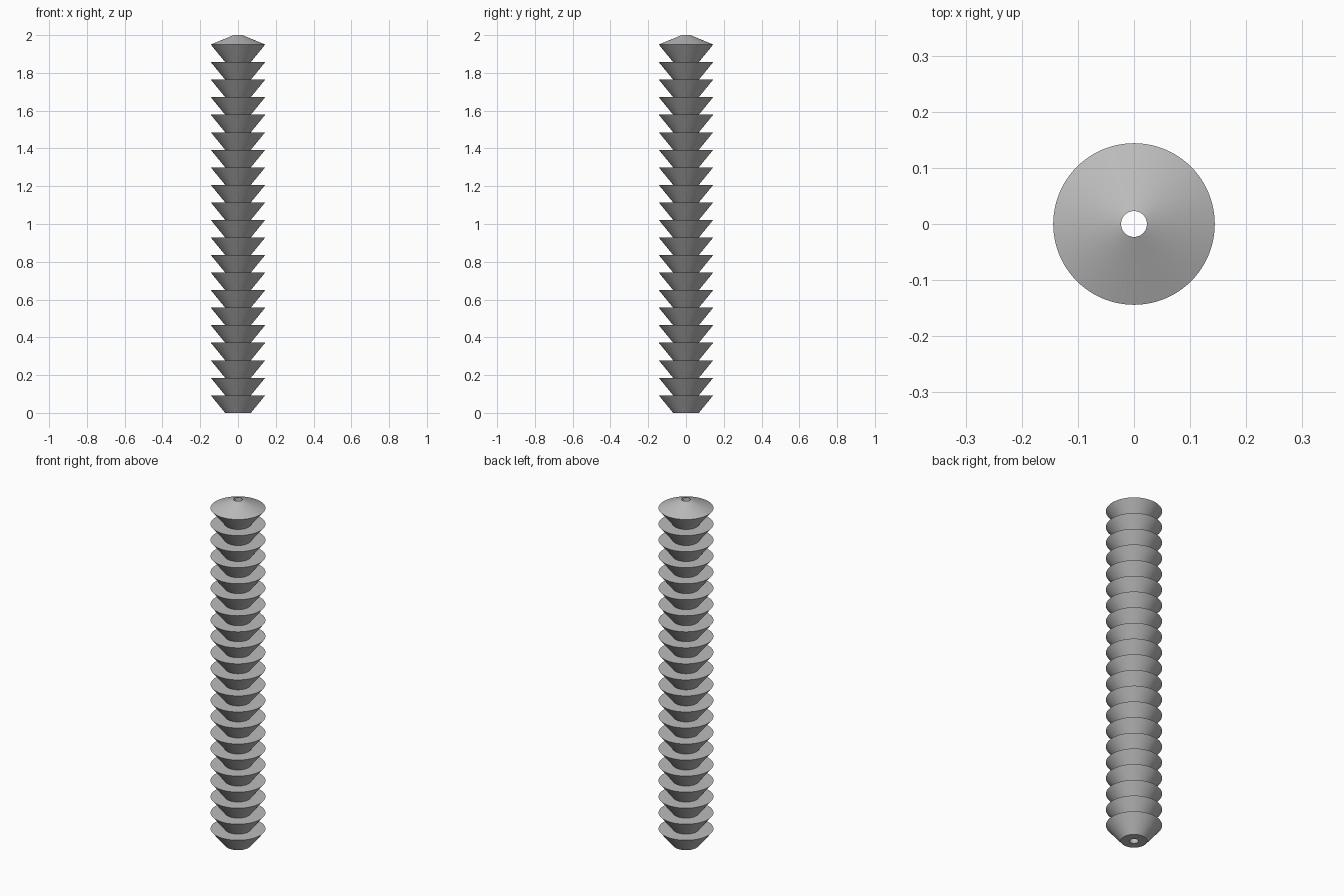
import bpy, bmesh
from math import cos, sin, tau, radians

cube = bpy.data.objects.get("Cube")
if cube:
    bpy.data.objects.remove(cube, do_unlink=True)

TIERS = 21
SHOULDER = 1.95        # height of the top rim
PITCH = SHOULDER / TIERS
RIM, NECK, BORE = 0.144, 0.068, 0.023
SIDES = 96

grey = bpy.data.materials.new("plain grey")
grey.use_nodes = True
colour = (0.5, 0.5, 0.5, 1)
grey.diffuse_color = colour
grey.node_tree.nodes["Principled BSDF"].inputs["Base Color"].default_value = colour


def lathe(name, profile):
    """Turn a closed (radius, height) profile around the z axis."""
    bm = bmesh.new()
    rings = [[bm.verts.new((r * cos(tau * i / SIDES), r * sin(tau * i / SIDES), z))
              for i in range(SIDES)] for r, z in profile]
    for low, high in zip(rings, rings[1:] + rings[:1]):
        for i in range(SIDES):
            j = (i + 1) % SIDES
            bm.faces.new((low[i], low[j], high[j], high[i]))
    bmesh.ops.recalc_face_normals(bm, faces=bm.faces)
    mesh = bpy.data.meshes.new(name)
    bm.to_mesh(mesh)
    bm.free()
    mesh.materials.append(grey)
    obj = bpy.data.objects.new(name, mesh)
    bpy.context.collection.objects.link(obj)
    bpy.ops.object.select_all(action="DESELECT")
    obj.select_set(True)
    bpy.context.view_layer.objects.active = obj
    bpy.ops.object.shade_smooth_by_angle(angle=radians(30))
    return obj


# Barbed sleeve: flared tiers outside, domed cap, straight bore inside
profile = [(BORE, 0)]
for k in range(TIERS):
    profile += [(NECK, k * PITCH), (RIM, (k + 1) * PITCH)]
profile.append((BORE, 2))
lathe("barbed_sleeve", profile)
